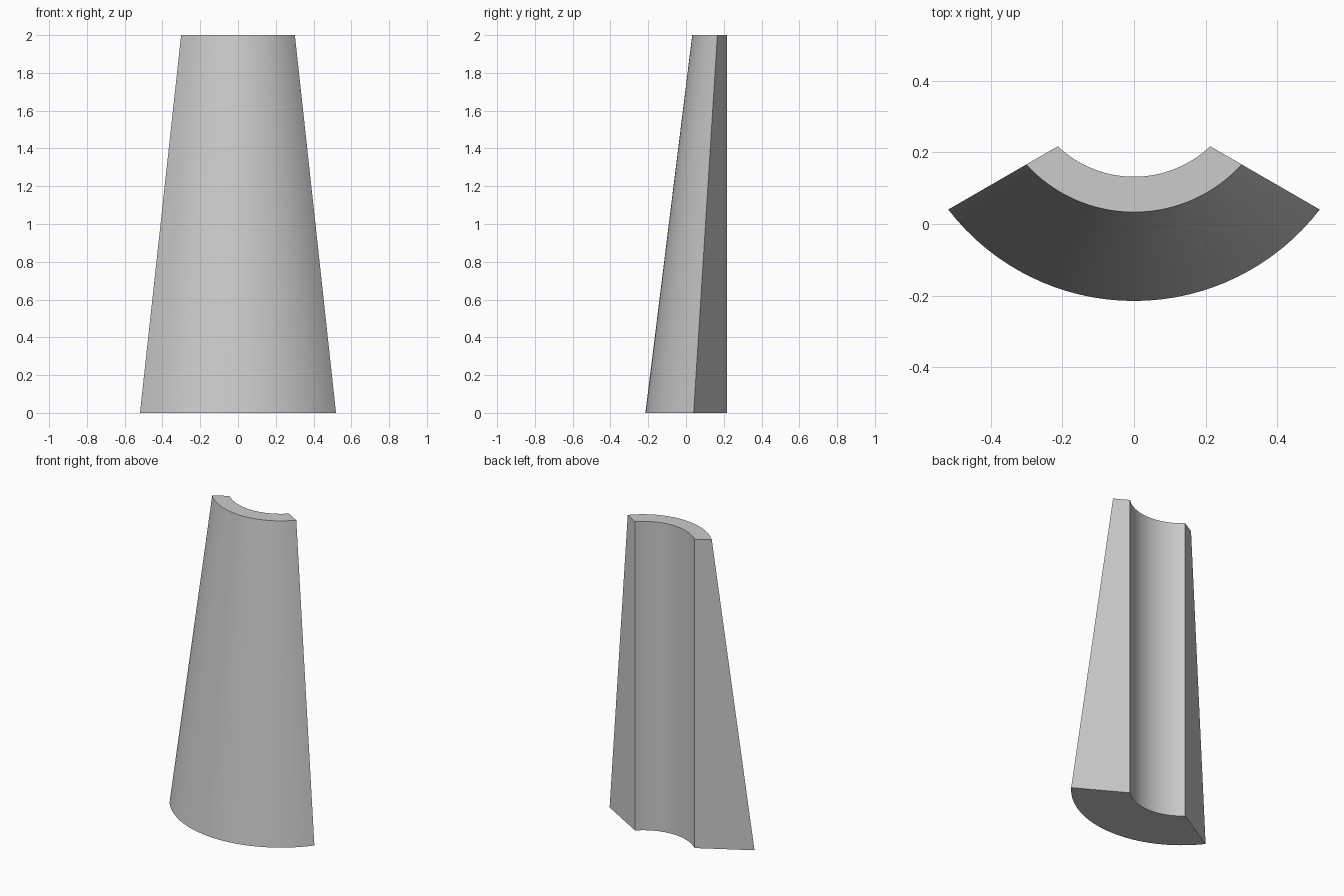
import bpy, bmesh, math

cube = bpy.data.objects.get("Cube")
if cube:
    bpy.data.objects.remove(cube, do_unlink=True)

HEIGHT = 2.0
AXIS_Y = 0.44       # axis shared by the bore and the tapered outside
OFFSET = 0.1        # the cutting planes meet this far in front of the axis
R_BORE, R_BASE, R_TOP = 0.308, 0.655, 0.407
STEPS = 32

# Plain grey material
grey = bpy.data.materials.new("light_grey")
grey.use_nodes = True
colour = (0.6, 0.6, 0.6, 1)
grey.diffuse_color = colour
grey.node_tree.nodes["Principled BSDF"].inputs["Base Color"].default_value = colour


def arc(bm, radius, z):
    """Arc about the axis, ending on the two slanted cutting planes."""
    reach = -OFFSET / 2 + math.sqrt(radius ** 2 - 0.75 * OFFSET ** 2)
    half = math.asin(reach * math.cos(math.radians(30)) / radius)
    angles = [half * (2 * i / STEPS - 1) for i in range(STEPS + 1)]
    return [bm.verts.new((radius * math.sin(a), AXIS_Y - radius * math.cos(a), z))
            for a in angles]


# Tapered wedge: outside cone, straight bore, flat ends and sides
bm = bmesh.new()
outer_low, outer_high = arc(bm, R_BASE, 0), arc(bm, R_TOP, HEIGHT)
inner_low, inner_high = arc(bm, R_BORE, 0), arc(bm, R_BORE, HEIGHT)
for low, high in ((outer_low, outer_high), (inner_low, inner_high)):
    for i in range(STEPS):
        bm.faces.new((low[i], low[i + 1], high[i + 1], high[i])).smooth = True
for outer, inner in ((outer_low, inner_low), (outer_high, inner_high)):
    bm.faces.new(outer + inner[::-1])
for i in (0, STEPS):
    bm.faces.new((outer_low[i], outer_high[i], inner_high[i], inner_low[i]))
bmesh.ops.recalc_face_normals(bm, faces=bm.faces)

mesh = bpy.data.meshes.new("tapered_wedge")
bm.to_mesh(mesh)
bm.free()
mesh.materials.append(grey)
wedge = bpy.data.objects.new("tapered_wedge", mesh)
bpy.context.collection.objects.link(wedge)

# Smooth curved walls, sharp edges elsewhere
bpy.ops.object.select_all(action="DESELECT")
wedge.select_set(True)
bpy.context.view_layer.objects.active = wedge
bpy.ops.object.shade_smooth_by_angle(angle=math.radians(30))
